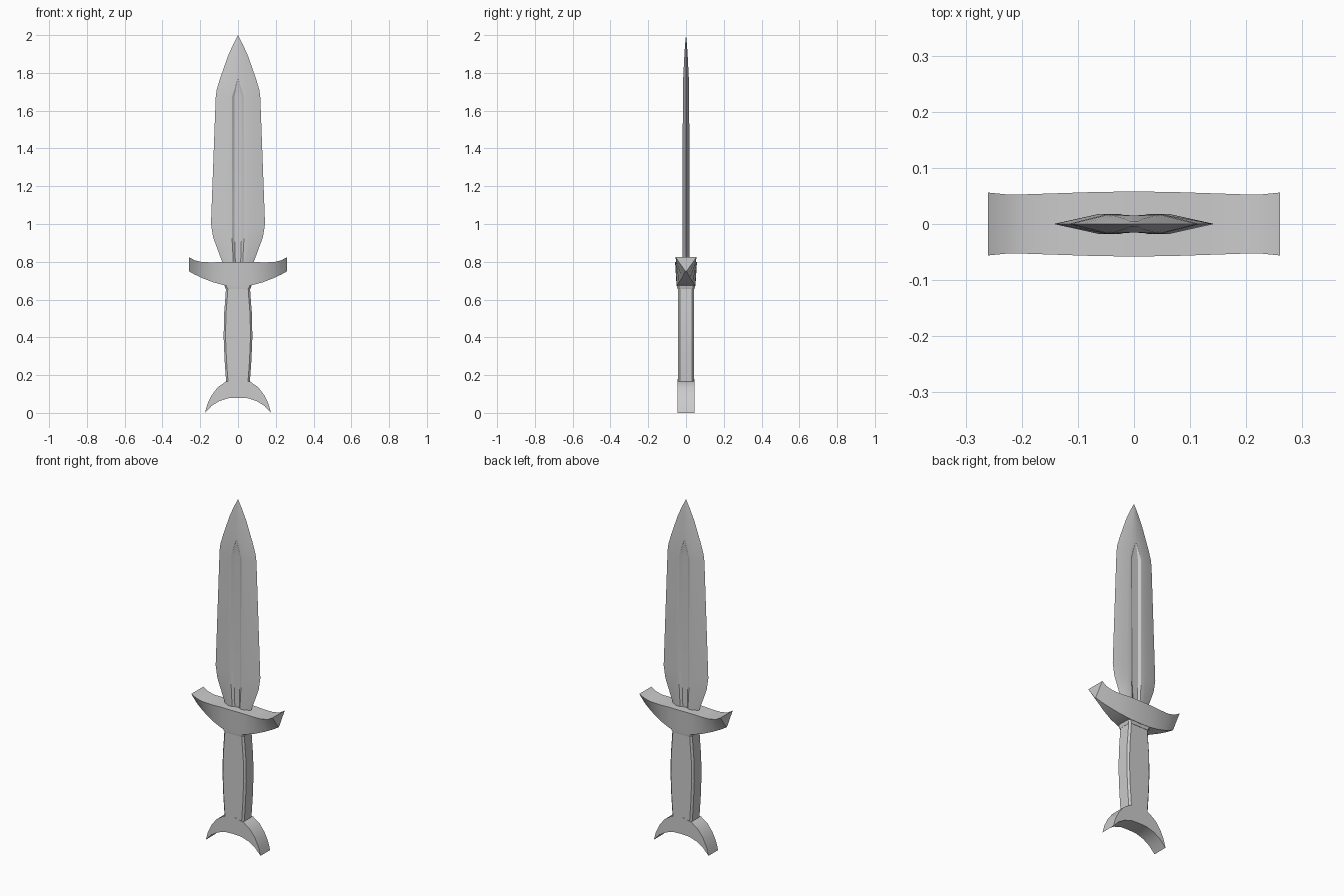
import bpy, bmesh, math

if "Cube" in bpy.data.objects:
    bpy.data.objects.remove(bpy.data.objects["Cube"])


def loft(name, rings, angle=25):
    """Skin a list of equal-length point rings and cap both ends."""
    bm = bmesh.new()
    vs = [[bm.verts.new(p) for p in r] for r in rings]
    n = len(rings[0])
    for a, b in zip(vs, vs[1:]):
        for i in range(n):
            j = (i + 1) % n
            bm.faces.new((a[i], a[j], b[j], b[i]))
    bm.faces.new(vs[0][::-1])
    bm.faces.new(vs[-1])
    bmesh.ops.remove_doubles(bm, verts=bm.verts, dist=0.0002)
    bmesh.ops.dissolve_degenerate(bm, edges=bm.edges, dist=0.0002)
    bmesh.ops.recalc_face_normals(bm, faces=bm.faces)
    me = bpy.data.meshes.new(name)
    bm.to_mesh(me)
    bm.free()
    ob = bpy.data.objects.new(name, me)
    bpy.context.collection.objects.link(ob)
    bpy.ops.object.select_all(action='DESELECT')
    ob.select_set(True)
    bpy.context.view_layer.objects.active = ob
    bpy.ops.object.shade_smooth_by_angle(angle=math.radians(angle))
    return ob


# Blade: sharp edges, flat middle and a sunken fuller on both faces
def blade_ring(z, w, flat, t, groove, floor, depth):
    q = [(flat, t), (groove, t), (floor, t - depth)]
    back = q + [(-x, y) for x, y in reversed(q)]
    front = [(-x, -y) for x, y in back]
    return [(x, y, z) for x, y in [(w, 0)] + back + [(-w, 0)] + front]


blade = [  # z, half width, flat half width, half thickness, groove, floor, depth
    (0.76, 0.070, 0.045, 0.018, 0.022, 0.012, 0.009),
    (0.80, 0.084, 0.048, 0.018, 0.025, 0.014, 0.009),
    (0.93, 0.132, 0.060, 0.018, 0.032, 0.018, 0.009),
    (1.00, 0.143, 0.062, 0.018, 0.033, 0.019, 0.009),
    (1.67, 0.118, 0.050, 0.017, 0.033, 0.019, 0.009),
    (1.71, 0.113, 0.046, 0.0165, 0.020, 0.0115, 0.0055),
    (1.77, 0.095, 0.036, 0.015, 0, 0, 0),
    (1.89, 0.053, 0.016, 0.009, 0, 0, 0),
    (1.95, 0.026, 0.007, 0.005, 0, 0, 0),
    (2.00, 0, 0, 0, 0, 0, 0),
]
loft("blade", [blade_ring(*b) for b in blade])

# Guard: upswept bar whose underside pinches to a point at each tip
guard = [  # x, top z, top half depth, bottom z, bottom half depth
    (0.00, 0.800, 0.058, 0.672, 0.050),
    (0.07, 0.800, 0.057, 0.675, 0.049),
    (0.13, 0.797, 0.055, 0.691, 0.037),
    (0.19, 0.798, 0.053, 0.714, 0.022),
    (0.23, 0.808, 0.053, 0.733, 0.011),
    (0.26, 0.825, 0.056, 0.750, 0.003),
]
guard = [(-g[0],) + g[1:] for g in guard[:0:-1]] + guard
loft("guard", [[(x, -a, zt), (x, a, zt), (x, b, zb), (x, -b, zb)]
               for x, zt, a, zb, b in guard])


# Grip and collar: chamfered rectangular section with a gentle swell
def grip_ring(z, w, d, c=0.010):
    return [(w, -d + c, z), (w, d - c, z), (w - c, d, z), (-w + c, d, z),
            (-w, d - c, z), (-w, -d + c, z), (-w + c, -d, z), (w - c, -d, z)]


loft("grip", [grip_ring(z, w, 0.043) for z, w in
              [(0.14, 0.062), (0.18, 0.064), (0.28, 0.071), (0.40, 0.076),
               (0.52, 0.074), (0.61, 0.067), (0.67, 0.063)]])
loft("collar", [grip_ring(z, w, d) for z, w, d in
                [(0.655, 0.065, 0.045), (0.668, 0.070, 0.047), (0.69, 0.072, 0.048)]])

# Pommel: crescent with downward horns
half = [(0.065, 0.165), (0.108, 0.135), (0.140, 0.093), (0.162, 0.047),
        (0.175, 0.0), (0.140, 0.037), (0.098, 0.063), (0.050, 0.078)]
outline = [(0, 0.18)] + half + [(0, 0.08)] + [(-x, z) for x, z in reversed(half)]
loft("pommel", [[(x, y, z) for x, z in outline] for y in (-0.044, 0.044)])
